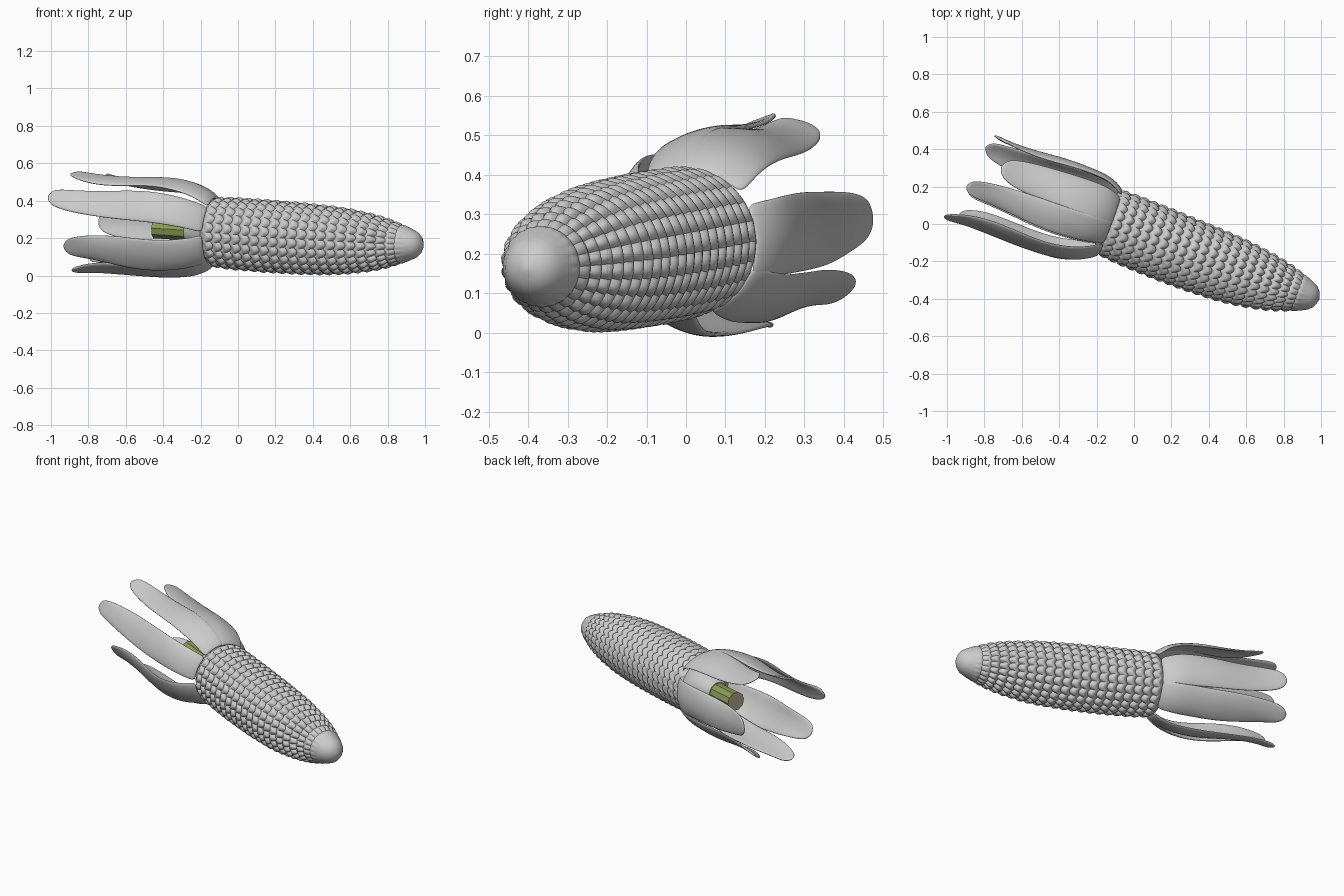
import bpy, bmesh, math
from mathutils import Vector

if "Cube" in bpy.data.objects:
    bpy.data.objects.remove(bpy.data.objects["Cube"])

# Cob frame: B is the base centre, D points to the tip, E1 sideways (back), E2 up
B = Vector((-0.14, 0.014, 0.234))
D = (Vector((0.99, -0.405, 0.162)) - B).normalized()
E1 = Vector((0, 0, 1)).cross(D).normalized()
E2 = D.cross(E1)
LEN = 1.207


def pt(t, r, a):
    sag = 0.014 * math.sin(math.pi * t / LEN) if 0 < t < LEN else 0
    return (B + D * t + E1 * (r * math.cos(a) - sag)
            + E2 * (r * math.sin(a) - sag * 0.4))


def lerp(table, x):
    for (x0, y0), (x1, y1) in zip(table, table[1:]):
        if x <= x1:
            return y0 + (y1 - y0) * max(0, (x - x0) / (x1 - x0))
    return table[-1][1]


def make(name, bm):
    me = bpy.data.meshes.new(name)
    bmesh.ops.recalc_face_normals(bm, faces=bm.faces[:])
    bm.to_mesh(me)
    bm.free()
    ob = bpy.data.objects.new(name, me)
    bpy.context.collection.objects.link(ob)
    return ob


def smooth(ob, angle):
    bpy.ops.object.select_all(action='DESELECT')
    ob.select_set(True)
    bpy.context.view_layer.objects.active = ob
    bpy.ops.object.shade_smooth_by_angle(angle=math.radians(angle))


def tube(bm, rings):
    loops = [[bm.verts.new(p) for p in ring] for ring in rings]
    for a, b in zip(loops, loops[1:]):
        for i in range(len(a)):
            j = (i + 1) % len(a)
            bm.faces.new((a[i], a[j], b[j], b[i]))
    return [bm.faces.new(loops[0]), bm.faces.new(loops[-1])]


# Cob: lathe with a kernel bump for each row and ring
ROWS, RINGS, SEG = 22, 21, 6
PROFILE = [(0, .178), (.1, .185), (.3, .187), (.5, .184), (.65, .178), (.75, .170),
           (.9, .147), (1.0, .124), (1.08, .104), (1.13, .088), (1.17, .068),
           (1.19, .048), (1.20, .028), (1.207, .006)]
N = ROWS * SEG
rings = [[pt(t, r, 2 * math.pi * i / N) for i in range(N)]
         for t, r in ((-.14, .06), (-.12, .075), (-.03, .12), (-.005, .165))]
stations = [k * 1.13 / (RINGS * SEG) for k in range(RINGS * SEG)]
stations += [1.13, 1.15, 1.17, 1.18, 1.19, 1.196, 1.20, 1.204, 1.207]
for k, t in enumerate(stations):
    fade = min(1, max(0, (1.13 - t) / 0.15))
    u = (k % SEG) / SEG
    ring = []
    for i in range(N):
        v = (i % SEG) / SEG
        dome = 1 - (2 * v - 1) ** 2
        h = (1 - (2 * u - 1) ** 2) * 0.75 + dome * 0.25
        shift = 0.016 * dome * fade
        ring.append(pt(t + shift, lerp(PROFILE, t) + fade * (0.023 * h - 0.012),
                       2 * math.pi * i / N))
    rings.append(ring)
bm = bmesh.new()
tube(bm, rings)
smooth(make("corn_cob", bm), 40)

# Husk leaves: angle, length, half width, radius scale, tip angle shift, flare at tip
LEAVES = [(156, .86, .082, 1.10, -2, .03), (213, .77, .092, 1.10, -5, -.01),
          (108, .81, .074, 1.03, 0, .015), (70, .67, .098, 1.00, 4, .015),
          (1, .75, .096, .90, 2, -.01), (-47, .76, .090, .90, -4, .0),
          (-110, .77, .078, .98, 0, .02)]
RADIUS = [(0, .18), (.06, .215), (.18, .255), (.38, .265), (.6, .25), (.8, .24), (1, .255)]
WIDTH = [(0, 1), (.2, 1.12), (.5, 1.08), (.8, .87), (.93, .72), (1, .52)]
for n, (deg, length, half, scale, turn, flare) in enumerate(LEAVES):
    bm = bmesh.new()
    grid = []
    for s in (0, .06, .15, .28, .42, .57, .72, .85, .94, 1):
        r = lerp(RADIUS, s)
        r = r + (r * scale - r) * min(1, s * 4) + flare * s * s
        w = half * lerp(WIDTH, s)
        row = []
        for v in (-1, -.5, 0, .5, 1):
            a = math.radians(deg + turn * s) + v * w / r
            back = s * length - 0.03 * s ** 6 * v * v
            ripple = 0.006 * math.sin(s * 9 + n + v * 2) * v * v
            row.append(bm.verts.new(pt(0.015 - back, r + ripple, a)))
        grid.append(row)
    for a, b in zip(grid, grid[1:]):
        for i in range(4):
            bm.faces.new((a[i], a[i + 1], b[i + 1], b[i]))
    ob = make(f"husk_leaf_{n + 1}", bm)
    sol = ob.modifiers.new("thickness", 'SOLIDIFY')
    sol.thickness, sol.offset = 0.014, 0
    sub = ob.modifiers.new("smooth", 'SUBSURF')
    sub.levels = sub.render_levels = 2
    smooth(ob, 60)

# Stalk: flat ten-sided prism with a brown cut end
bm = bmesh.new()
ends = tube(bm, [[pt(t, .057, 2 * math.pi * i / 10) for i in range(10)]
                 for t in (-.10, -.325)])
ends[1].material_index = 1
stalk = make("stalk", bm)
for name, col in (("stalk_green", (.26, .34, .09, 1)), ("cut_brown", (.42, .36, .23, 1))):
    m = bpy.data.materials.new(name)
    m.diffuse_color = col
    m.use_nodes = True
    m.node_tree.nodes["Principled BSDF"].inputs["Base Color"].default_value = m.diffuse_color
    stalk.data.materials.append(m)
